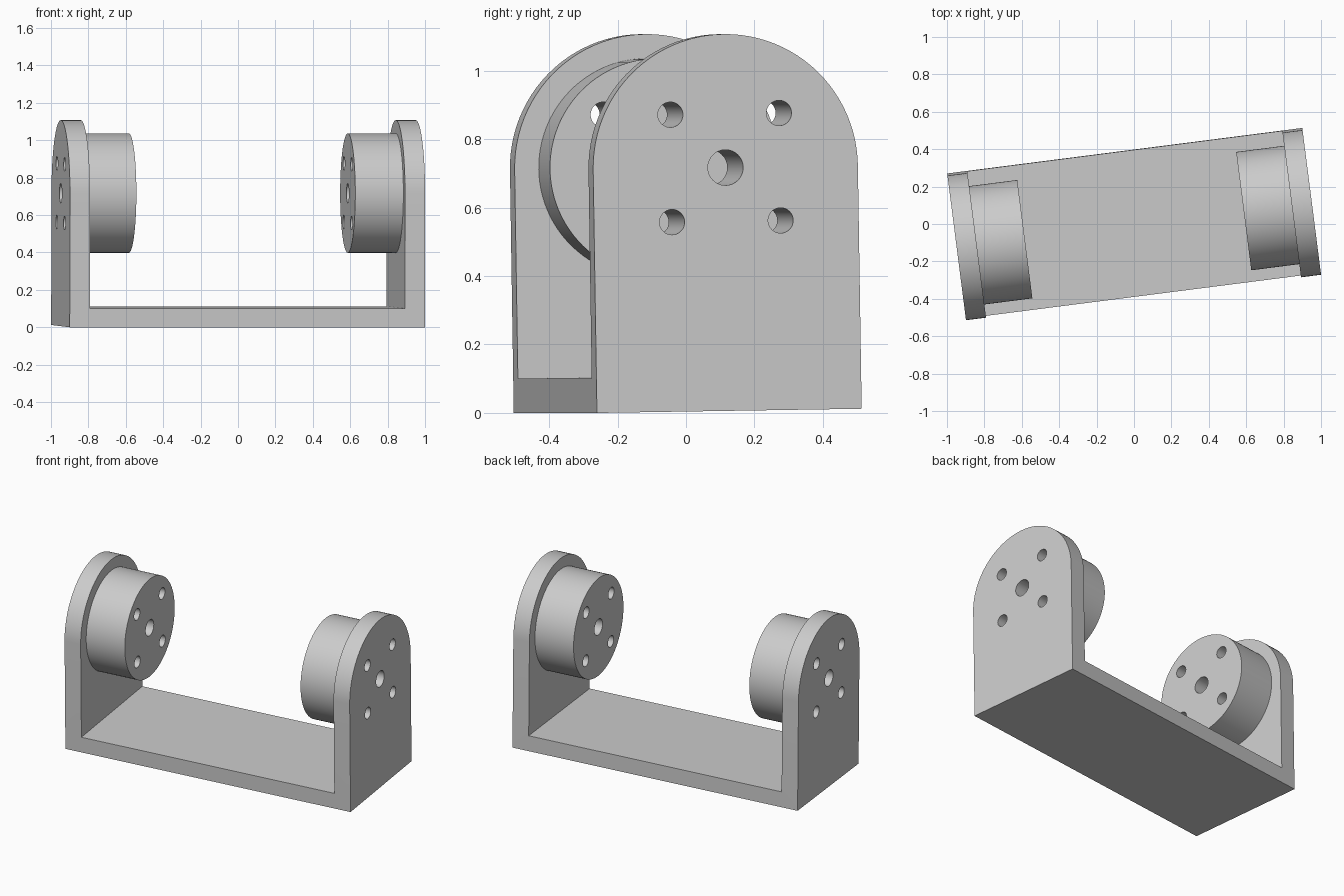
import bpy
import bmesh
import math
from mathutils import Matrix, Vector

if "Cube" in bpy.data.objects:
    bpy.data.objects.remove(bpy.data.objects["Cube"], do_unlink=True)

HALF_LEN, HALF_WID = 0.957, 0.39    # bracket half length and half width
INNER = 0.849                       # inner face of the end plates
BASE = 0.1                          # base thickness
AXIS = 0.711                        # height of the hub axis
HUB_R, HUB_END = 0.319, 0.59
PLACE = (Matrix.Translation((0, 0.005, 0.006))
         @ Matrix.Rotation(math.radians(7.3), 4, "Z")
         @ Matrix.Rotation(math.radians(0.9), 4, "X"))

grey = bpy.data.materials.new("light_grey")
grey.use_nodes = True
colour = (0.6, 0.6, 0.6, 1)
grey.diffuse_color = colour
grey.node_tree.nodes["Principled BSDF"].inputs["Base Color"].default_value = colour


def circle(y, z, r, n):
    return [(y + r * math.cos(2 * math.pi * i / n), z + r * math.sin(2 * math.pi * i / n))
            for i in range(n)]


def make(name, profiles, x0, x1):
    """Extrude closed (y, z) profiles along x from x0 to x1."""
    bm = bmesh.new()
    for points in profiles:
        face = bm.faces.new([bm.verts.new((x0, y, z)) for y, z in points])
        ext = bmesh.ops.extrude_face_region(bm, geom=[face])
        verts = [v for v in ext["geom"] if isinstance(v, bmesh.types.BMVert)]
        bmesh.ops.translate(bm, verts=verts, vec=Vector((x1 - x0, 0, 0)))
    bmesh.ops.recalc_face_normals(bm, faces=bm.faces)
    mesh = bpy.data.meshes.new(name)
    bm.to_mesh(mesh)
    bm.free()
    mesh.materials.append(grey)
    obj = bpy.data.objects.new(name, mesh)
    bpy.context.collection.objects.link(obj)
    return obj


def activate(obj):
    bpy.ops.object.select_all(action="DESELECT")
    obj.select_set(True)
    bpy.context.view_layer.objects.active = obj


def cut(obj, cutter):
    activate(obj)
    mod = obj.modifiers.new("cut", "BOOLEAN")
    mod.operation = "DIFFERENCE"
    mod.solver = "EXACT"
    mod.object = cutter
    bpy.ops.object.modifier_apply(modifier=mod.name)


# Bracket: round-topped block, hollowed to leave a base and two end plates
arch = [(-HALF_WID, 0), (HALF_WID, 0)]
arch += [(HALF_WID * math.cos(math.pi * i / 48), AXIS + HALF_WID * math.sin(math.pi * i / 48))
         for i in range(49)]
bracket = make("bracket", [arch], -HALF_LEN, HALF_LEN)
gap = make("gap_cutter", [[(-1, BASE), (1, BASE), (1, 2), (-1, 2)]], -INNER, INNER)
cut(bracket, gap)

# Hubs: thick discs on the inner faces of the plates
hubs = [make(name, [circle(0, AXIS, HUB_R, 96)], side * INNER, side * HUB_END)
        for name, side in (("left_hub", 1), ("right_hub", -1))]

# Centre bore and four bolt holes, through plates and hubs
holes = [circle(0, AXIS, 0.052, 32)]
holes += [circle(sy * 0.16, AXIS + sz * 0.157, 0.037, 32) for sy in (-1, 1) for sz in (-1, 1)]
drill = make("hole_cutter", holes, -1.2, 1.2)

for part in [bracket] + hubs:
    cut(part, drill)
    part.data.transform(PLACE)
    activate(part)
    bpy.ops.object.shade_smooth_by_angle(angle=math.radians(30))

for cutter in (gap, drill):
    bpy.data.objects.remove(cutter, do_unlink=True)
